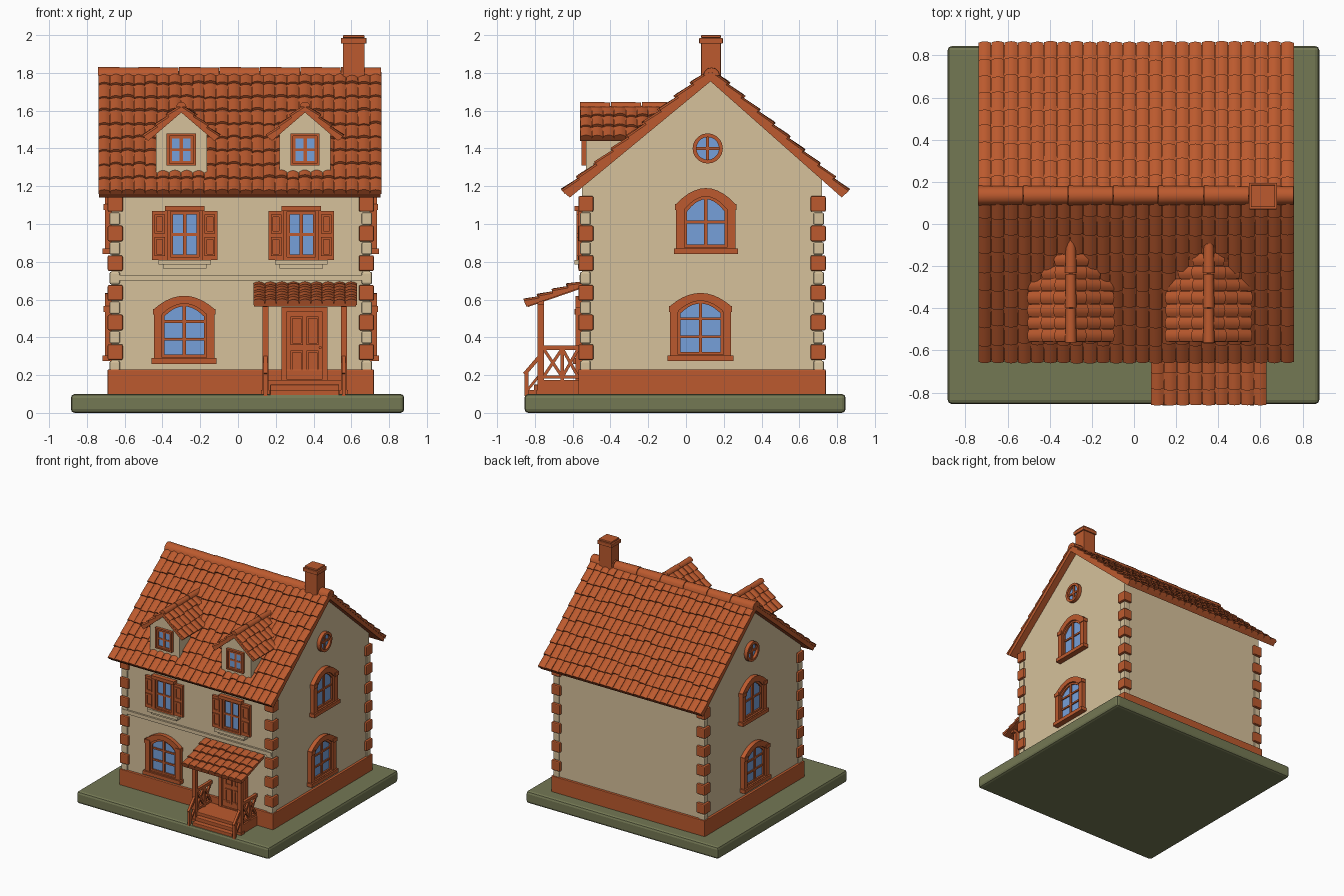
import bpy, bmesh, math, random
from mathutils import Vector as V

if "Cube" in bpy.data.objects:
    bpy.data.objects.remove(bpy.data.objects["Cube"])
random.seed(4)

def lin(r, g, b):
    return tuple(((c / 255 + 0.055) / 1.055) ** 2.4 for c in (r, g, b)) + (1,)

MATS = []
for mname, rgb in (("terracotta", (188, 90, 46)), ("cream plaster", (214, 193, 155)),
                   ("moss green", (116, 120, 84)), ("window blue", (118, 160, 218))):
    m = bpy.data.materials.new(mname)
    m.diffuse_color = lin(*rgb)
    m.use_nodes = True
    m.node_tree.nodes["Principled BSDF"].inputs["Base Color"].default_value = m.diffuse_color
    MATS.append(m)
CLAY, CREAM, GREEN, BLUE = range(4)


class Part:
    """Collects closed solids into one named object."""
    def __init__(self, name):
        self.name, self.bm = name, bmesh.new()

    def skin(self, loops, mat=CLAY, closed=False):
        rows = [[self.bm.verts.new(p) for p in lp] for lp in loops]
        n, faces = len(rows[0]), []
        for j in range(len(rows) if closed else len(rows) - 1):
            a, b = rows[j], rows[(j + 1) % len(rows)]
            faces += [self.bm.faces.new((a[i], a[(i + 1) % n], b[(i + 1) % n], b[i])) for i in range(n)]
        if not closed:
            faces += [self.bm.faces.new(rows[0][::-1]), self.bm.faces.new(rows[-1])]
        for f in faces:
            f.material_index = mat

    def box(self, x0, x1, y0, y1, z0, z1, mat=CLAY):
        self.skin([[(x0, y0, z), (x1, y0, z), (x1, y1, z), (x0, y1, z)] for z in (z0, z1)], mat)

    def beam(self, p, q, w=0.02):
        p, q = V(p), V(q)
        s = V((1, 0, 0)) * w / 2
        t = (q - p).cross(s).normalized() * w / 2
        self.skin([[c + s + t, c - s + t, c - s - t, c + s - t] for c in (p, q)])

    def plate(self, F, pts, d0, d1, mat=CLAY):
        self.skin([[F(a, z, d) for a, z in pts] for d in (d0, d1)], mat)

    def rect(self, F, a0, a1, z0, z1, d0, d1, mat=CLAY):
        self.plate(F, [(a0, z0), (a1, z0), (a1, z1), (a0, z1)], d0, d1, mat)

    def ring(self, F, outer, inner, d0, d1, mat=CLAY):
        self.skin([[F(a, z, d) for a, z in o] for o, d in
                   ((outer, d0), (outer, d1), (inner, d1), (inner, d0))], mat, True)

    def tiles(self, o, u, v, rows, cols):
        """Overlapping curved tiles on the slope o + u (across) + v (uphill)."""
        o, u, v = V(o), V(u), V(v)
        n = u.cross(v).normalized()
        if n.z < 0:
            n = -n
        for r in range(rows):
            for c in range(cols):
                lo = (r + random.uniform(-0.08, 0.08) * (r > 0)) / rows
                hi = min((r + 1.15) / rows, 1)
                lift = random.uniform(0.014, 0.02)
                loops = []
                for s, h in ((lo, lift), (hi, 0.003)):
                    base = o + v * s + u * (c / cols)
                    prof = [(0.02, -0.005)] + [(0.02 + 0.24 * k, h + 0.01 * math.sin(math.pi * k / 4))
                                               for k in range(5)] + [(0.98, -0.005)]
                    loops.append([base + u * (f / cols) + n * e for f, e in prof])
                self.skin(loops)

    def done(self, bevel=0, smooth=True):
        bmesh.ops.recalc_face_normals(self.bm, faces=self.bm.faces)
        me = bpy.data.meshes.new(self.name)
        self.bm.to_mesh(me)
        self.bm.free()
        for m in MATS:
            me.materials.append(m)
        ob = bpy.data.objects.new(self.name, me)
        bpy.context.collection.objects.link(ob)
        if bevel:
            b = ob.modifiers.new("bevel", "BEVEL")
            b.width, b.segments = bevel, 2
        elif smooth:
            bpy.ops.object.select_all(action="DESELECT")
            ob.select_set(True)
            bpy.context.view_layer.objects.active = ob
            bpy.ops.object.shade_smooth_by_angle(angle=math.radians(30))


# wall planes: (along, height, outward) -> world
X0, X1, Y0, Y1 = -0.67, 0.70, -0.55, 0.72
front = lambda a, z, d: V((a, Y0 - d, z))
right = lambda a, z, d: V((X1 + d, a, z))
left = lambda a, z, d: V((X0 - d, a, z))
dormer_front = lambda a, z, d: V((a, -0.53 - d, z))


def arch(cx, z0, z1, hw, rise, n=10):
    return [(cx - hw, z0), (cx + hw, z0)] + [
        (cx + hw * t, z1 - rise * t * t) for t in (1 - 2 * k / n for k in range(n + 1))]


def circle(cx, cz, r, n=20):
    return [(cx + r * math.cos(2 * math.pi * k / n), cz + r * math.sin(2 * math.pi * k / n)) for k in range(n)]


def window(name, F, cx, z0, z1, w, rise, t, rows, depth=0.035, sill=0.0):
    p, hw = Part(name), w / 2
    inner = arch(cx, z0 + t * 0.7, z1 - t, hw - t, rise * 0.8)
    sash = arch(cx, z0 + t * 0.7 + 0.014, z1 - t - 0.014, hw - t - 0.014, rise * 0.75)
    p.ring(F, arch(cx, z0, z1, hw, rise), inner, -0.01, depth)
    p.ring(F, inner, sash, -0.01, depth * 0.6)
    p.plate(F, inner, -0.001, 0.008, BLUE)
    p.rect(F, cx - 0.009, cx + 0.009, z0 + t * 0.7, z1 - t, 0, depth * 0.55)
    for k in range(1, rows):
        z = z0 + t * 0.7 + (z1 - z0 - 1.7 * t) * k / rows
        p.rect(F, cx - hw + t, cx + hw - t, z - 0.007, z + 0.007, 0, depth * 0.5)
    if sill:
        p.rect(F, cx - hw - sill, cx + hw + sill, z0 - 0.005, z0 + 0.025, -0.01, depth + 0.012)
        if rise:  # shoulder stones and keystone
            for s in (-1, 1):
                a = cx + s * (hw - 0.02)
                p.rect(F, a - 0.025, a + 0.025, z1 - rise - 0.03, z1 - rise, -0.01, depth + 0.006)
    p.done()


# ground slab
p = Part("ground_slab")
p.box(-0.885, 0.88, -0.855, 0.845, 0, 0.10, GREEN)
p.done(bevel=0.02)

# walls with gables, plinth, string course
p = Part("walls")
gable = [(Y0, 0.1), (Y1, 0.1), (Y1, 1.24), (0.13, 1.775), (Y0, 1.20)]
p.skin([[(x, y, z) for y, z in gable] for x in (X0, X1)], CREAM)
p.done(smooth=False)
p = Part("plinth")
p.box(-0.69, 0.72, -0.57, 0.74, 0.09, 0.23)
p.done(bevel=0.005)
p = Part("string_course")
p.rect(front, X0, X1, 0.70, 0.73, -0.01, 0.015, CREAM)
p.done()

# corner stones
p = Part("corner_stones")
for sx, xe in ((-1, -0.69), (1, 0.72)):
    for sy, ye in ((-1, -0.57), (1, 0.74)):
        for k in range(6):
            z = 0.28 + 0.157 * k
            for zz, h, e, w, m in ((z, 0.083, 0, 0.08, CLAY), (z - 0.07, 0.066, 0.01, 0.055, CREAM)):
                xa, ya = xe - sx * e, ye - sy * e
                p.box(*sorted((xa, xa - sx * w)), *sorted((ya, ya - sy * w)), zz, zz + h, m)
p.done(bevel=0.008)

# main roof: deck, tiles, ridge caps
p = Part("roof_deck")
prof = [(-0.645, 1.165), (0.13, 1.805), (0.85, 1.165), (0.825, 1.14), (0.13, 1.755), (-0.615, 1.14)]
p.skin([[(x, y, z) for y, z in prof] for x in (-0.735, 0.755)])
p.done(smooth=False)
p = Part("roof_tiles")
p.tiles((-0.74, -0.645, 1.163), (1.5, 0, 0), (0, 0.775, 0.64), 9, 24)
p.tiles((-0.74, 0.85, 1.163), (1.5, 0, 0), (0, -0.72, 0.64), 9, 24)
p.done()
p = Part("ridge_caps")
for k in range(7):
    x = -0.74 + k * 1.5 / 7
    p.skin([[(xx, 0.135 + r * math.cos(t), 1.785 + r * math.sin(t)) for t in
             (math.pi * i / 6 for i in range(7))] for xx, r in ((x, 0.047), (x + 0.212, 0.043))])
p.done()

# chimney
p = Part("chimney")
p.box(0.555, 0.67, 0.08, 0.185, 1.68, 1.97)
p.box(0.545, 0.68, 0.07, 0.195, 1.955, 1.985)
p.box(0.555, 0.67, 0.08, 0.185, 1.985, 2.0)
p.done(bevel=0.004)

# dormers
for side, cx in (("left", -0.30), ("right", 0.355)):
    p = Part(side + "_dormer_walls")
    pent = [(cx - 0.135, 1.25), (cx + 0.135, 1.25), (cx + 0.135, 1.48), (cx, 1.60), (cx - 0.135, 1.48)]
    p.skin([[(a, y, z) for a, z in pent] for y in (-0.53, -0.12)], CREAM)
    p.done(smooth=False)
    p = Part(side + "_dormer_roof")
    chev = [(-0.19, 1.455), (0, 1.62), (0.19, 1.455), (0.175, 1.44), (0, 1.59), (-0.175, 1.44)]
    p.skin([[(cx + a, y, z) for a, z in chev] for y in (-0.56, -0.08)])
    for s in (-1, 1):
        p.tiles((cx + s * 0.19, -0.56, 1.452), (0, 0.48, 0), (-s * 0.19, 0, 0.165), 3, 8)
    for k in range(3):
        p.skin([[(cx + r * math.cos(t), y, 1.62 + r * math.sin(t)) for t in
                 (math.pi * i / 6 for i in range(7))]
                for y, r in ((-0.562 + k * 0.165, 0.027), (-0.402 + k * 0.165, 0.024))])
    p.done()
    window(side + "_dormer_window", dormer_front, cx, 1.31, 1.48, 0.155, 0, 0.014, 2, 0.022)

# front upper windows with shutters and plaster sills
for side, cx in (("left", -0.282), ("right", 0.335)):
    window(side + "_upper_window", front, cx, 0.81, 1.085, 0.19, 0, 0.02, 2, 0.03)
    p = Part(side + "_shutters")
    for s in (-1, 1):
        c = cx + s * 0.133
        p.rect(front, c - 0.04, c + 0.04, 0.81, 1.07, -0.005, 0.022)
        for z0, z1 in ((0.83, 0.93), (0.95, 1.05)):
            p.ring(front, arch(c, z0, z1, 0.028, 0), arch(c, z0 + 0.012, z1 - 0.012, 0.016, 0), 0, 0.03)
    p.rect(front, cx - 0.105, cx + 0.105, 1.068, 1.095, -0.005, 0.04)
    p.done()
    p = Part(side + "_plaster_sill")
    p.rect(front, cx - 0.14, cx + 0.14, 0.785, 0.81, -0.005, 0.04, CREAM)
    p.rect(front, cx - 0.115, cx + 0.115, 0.765, 0.785, -0.005, 0.022, CREAM)
    p.done()

# arched windows on front and both sides, round gable windows
window("front_arched_window", front, -0.285, 0.265, 0.62, 0.32, 0.07, 0.042, 3, 0.035, 0.012)
for side, F in (("right", right), ("left", left)):
    window(side + "_lower_arched_window", F, 0.077, 0.28, 0.635, 0.325, 0.07, 0.042, 3, 0.035, 0.012)
    window(side + "_upper_arched_window", F, 0.105, 0.845, 1.19, 0.315, 0.085, 0.045, 2, 0.035, 0.012)
    p = Part(side + "_round_window")
    p.ring(F, circle(0.115, 1.40, 0.08), circle(0.115, 1.40, 0.06), -0.01, 0.03)
    p.plate(F, circle(0.115, 1.40, 0.062), -0.001, 0.008, BLUE)
    p.rect(F, 0.107, 0.123, 1.34, 1.46, 0, 0.018)
    p.rect(F, 0.055, 0.175, 1.392, 1.408, 0, 0.017)
    p.done()

# door with panels and knob
p = Part("door")
p.ring(front, arch(0.353, 0.17, 0.56, 0.122, 0), arch(0.353, 0.18, 0.535, 0.095, 0), -0.01, 0.035)
p.rect(front, 0.258, 0.448, 0.17, 0.54, -0.01, 0.015)
for s in (-1, 1):
    for z0, z1 in ((0.21, 0.33), (0.36, 0.51)):
        c = 0.353 + s * 0.042
        p.ring(front, arch(c, z0, z1, 0.032, 0), arch(c, z0 + 0.01, z1 - 0.01, 0.022, 0), 0.01, 0.023)
p.plate(front, circle(0.435, 0.345, 0.008, 10), 0.01, 0.035)
p.done()

# porch floor and steps
p = Part("porch_steps")
p.box(0.13, 0.575, -0.765, -0.56, 0.09, 0.175)
p.box(0.17, 0.535, -0.805, -0.75, 0.09, 0.15)
p.box(0.17, 0.535, -0.845, -0.79, 0.09, 0.122)
p.done(bevel=0.004)

# porch posts, rails and cross bracing
p = Part("porch_frame")
for x in (0.145, 0.56):
    p.box(x - 0.016, x + 0.016, -0.785, -0.753, 0.09, 0.60)
    p.box(x - 0.022, x + 0.022, -0.791, -0.747, 0.09, 0.12)
    p.beam((x, -0.755, 0.345), (x, -0.56, 0.345), 0.024)
    p.beam((x, -0.755, 0.19), (x, -0.56, 0.19), 0.018)
    p.beam((x, -0.755, 0.19), (x, -0.655, 0.34), 0.016)
    p.beam((x, -0.655, 0.19), (x, -0.755, 0.34), 0.016)
    p.beam((x, -0.655, 0.19), (x, -0.57, 0.34), 0.016)
    p.beam((x, -0.57, 0.19), (x, -0.655, 0.34), 0.016)
    p.box(x - 0.01, x + 0.01, -0.665, -0.645, 0.17, 0.34)
    p.box(x - 0.01, x + 0.01, -0.855, -0.833, 0.09, 0.22)
    p.beam((x, -0.855, 0.205), (x, -0.765, 0.31), 0.02)
    p.beam((x, -0.84, 0.12), (x, -0.775, 0.2), 0.014)
    p.beam((x, -0.84, 0.572), (x, -0.55, 0.672), 0.024)
p.box(0.11, 0.60, -0.785, -0.753, 0.57, 0.597)
p.done()

# porch roof
p = Part("porch_roof")
p.skin([[(x, -0.85, 0.578), (x, -0.55, 0.683), (x, -0.55, 0.665), (x, -0.845, 0.562)] for x in (0.085, 0.625)])
p.tiles((0.08, -0.852, 0.577), (0.55, 0, 0), (0, 0.302, 0.106), 4, 9)
p.done()
